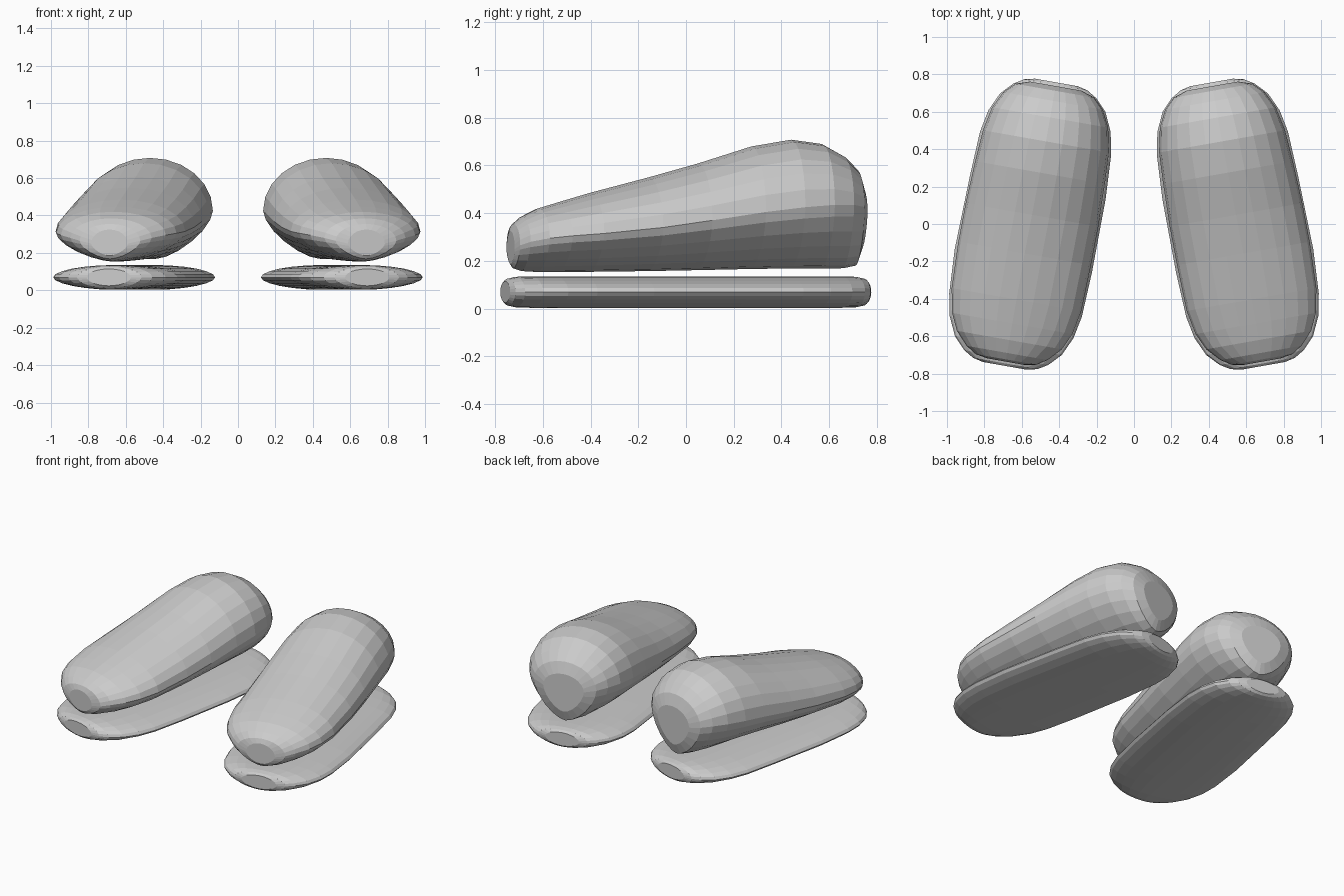
import bpy, bmesh, math

if "Cube" in bpy.data.objects:
    bpy.data.objects.remove(bpy.data.objects["Cube"])

SIDES = 24
ANGLE = math.radians(10)   # toes point outwards


def material(name, rgb):
    m = bpy.data.materials.new(name)
    m.diffuse_color = (*rgb, 1)
    m.use_nodes = True
    m.node_tree.nodes["Principled BSDF"].inputs["Base Color"].default_value = m.diffuse_color
    return m


grey = material("light grey", (0.6, 0.6, 0.6))


def loft(name, rings, low_power, side):
    """Rings are (y, centre x, half width, bottom z, middle z, top z)."""
    bm = bmesh.new()
    loops = []
    for y, cx, hw, zb, zm, zt in rings:
        loop = []
        for i in range(SIDES):
            a = 2 * math.pi * i / SIDES
            c, s = math.cos(a), math.sin(a)
            p = 2 / low_power if s < 0 else 1
            x = cx + hw * math.copysign(abs(c) ** p, c)
            z = zm + (zt - zm if s > 0 else zm - zb) * math.copysign(abs(s) ** p, s)
            wx = 0.557 + x * math.cos(ANGLE) - y * math.sin(ANGLE)
            wy = x * math.sin(ANGLE) + y * math.cos(ANGLE)
            loop.append(bm.verts.new((side * wx, wy, z)))
        loops.append(loop)
    for a, b in zip(loops, loops[1:]):
        for i in range(SIDES):
            j = (i + 1) % SIDES
            bm.faces.new((a[i], a[j], b[j], b[i]))
    bm.faces.new(loops[0])
    bm.faces.new(loops[-1])
    bmesh.ops.recalc_face_normals(bm, faces=bm.faces)
    me = bpy.data.meshes.new(name)
    bm.to_mesh(me)
    bm.free()
    me.materials.append(grey)
    ob = bpy.data.objects.new(name, me)
    bpy.context.collection.objects.link(ob)


# sole: flat lens, same rounding at both ends
sole_end = [(0.77, 0.12, 0.045), (0.757, 0.175, 0.057), (0.725, 0.228, 0.064),
            (0.66, 0.29, 0.066), (0.56, 0.336, 0.066), (0.44, 0.36, 0.066), (0.2, 0.372, 0.066)]
sole = [(-y, 0, w, 0.069 - h, 0.069, 0.069 + h) for y, w, h in sole_end]
sole += [(y, -0.008, w - 0.004, 0.069 - h, 0.069, 0.069 + h) for y, w, h in reversed(sole_end)]

# upper: low toe rising to a tall heel
upper = [
    (-0.747, 0, 0.10, 0.185, 0.25, 0.325),
    (-0.735, 0, 0.165, 0.168, 0.265, 0.355),
    (-0.70, 0, 0.22, 0.157, 0.28, 0.385),
    (-0.63, 0, 0.285, 0.153, 0.295, 0.42),
    (-0.54, 0, 0.327, 0.153, 0.305, 0.447),
    (-0.41, 0, 0.352, 0.154, 0.315, 0.485),
    (-0.16, 0, 0.36, 0.157, 0.34, 0.55),
    (0.05, -0.003, 0.36, 0.161, 0.37, 0.608),
    (0.28, -0.006, 0.352, 0.166, 0.405, 0.68),
    (0.45, -0.008, 0.342, 0.168, 0.425, 0.708),
    (0.58, -0.008, 0.315, 0.168, 0.435, 0.69),
    (0.67, -0.008, 0.27, 0.169, 0.435, 0.64),
    (0.725, -0.008, 0.215, 0.18, 0.425, 0.585),
    (0.75, -0.008, 0.14, 0.25, 0.41, 0.51),
]

for side, label in ((1, "right"), (-1, "left")):
    loft(label + "_shoe_sole", sole, 1.9, side)
    loft(label + "_shoe_upper", upper, 1.6, side)
